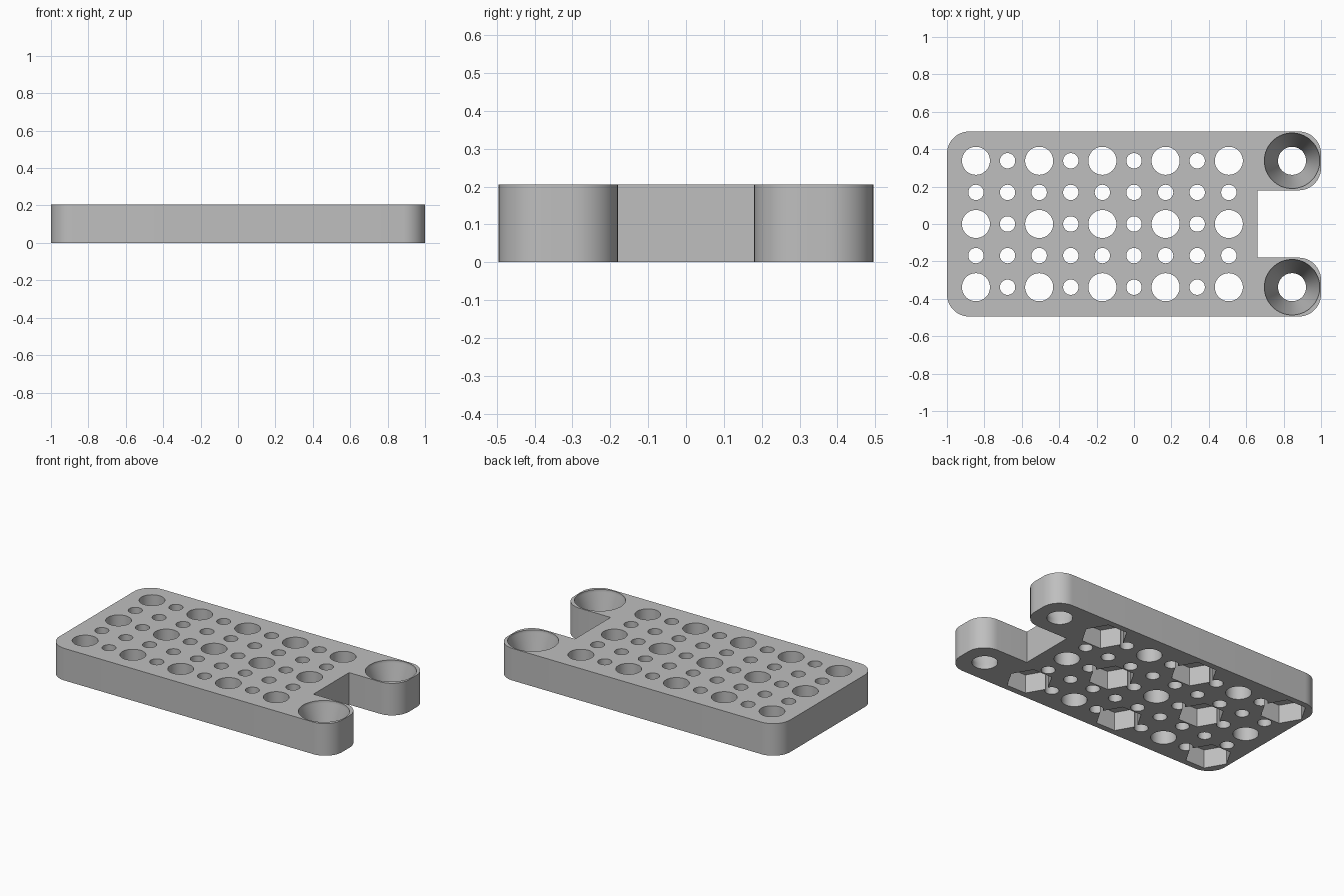
import bpy, bmesh, math
from mathutils import Vector

cube = bpy.data.objects.get("Cube")
if cube:
    bpy.data.objects.remove(cube, do_unlink=True)

HEIGHT = 0.205
PITCH = 0.169
HALF_Y = 0.495
ARM_Y = 0.18
NOTCH_X = 0.66
RADIUS = 0.12

grey = bpy.data.materials.new("plain grey")
grey.use_nodes = True
colour = (0.52, 0.52, 0.52, 1)
grey.diffuse_color = colour
grey.node_tree.nodes["Principled BSDF"].inputs["Base Color"].default_value = colour


def make_object(name, bm):
    bmesh.ops.recalc_face_normals(bm, faces=bm.faces)
    mesh = bpy.data.meshes.new(name)
    bm.to_mesh(mesh)
    bm.free()
    mesh.materials.append(grey)
    ob = bpy.data.objects.new(name, mesh)
    bpy.context.collection.objects.link(ob)
    return ob


def lathe(bm, x, y, profile, sides):
    """Closed solid of stacked rings; profile lists (radius, z)."""
    rings = []
    for r, z in profile:
        rings.append([bm.verts.new((x + r * math.cos(math.tau * i / sides),
                                    y + r * math.sin(math.tau * i / sides), z))
                      for i in range(sides)])
    for low, high in zip(rings, rings[1:]):
        for i in range(sides):
            j = (i + 1) % sides
            bm.faces.new((low[i], low[j], high[j], high[i]))
    bm.faces.new(rings[0][::-1])
    bm.faces.new(rings[-1])


def arc(cx, cy, start):
    """Quarter-turn corner, counter-clockwise from the start angle."""
    steps = 12
    return [(cx + RADIUS * math.cos(math.radians(start + 90 * i / steps)),
             cy + RADIUS * math.sin(math.radians(start + 90 * i / steps)))
            for i in range(steps + 1)]


# Plate outline: rounded slab with two arms around a notch
end = 1 - RADIUS
side = HALF_Y - RADIUS
inner = ARM_Y + RADIUS
outline = (arc(-end, -side, 180) + arc(end, -side, 270) + arc(end, -inner, 0)
           + [(NOTCH_X, -ARM_Y), (NOTCH_X, ARM_Y)]
           + arc(end, inner, 270) + arc(end, side, 0) + arc(-end, side, 90))
bm = bmesh.new()
base = bm.faces.new([bm.verts.new((x, y, 0)) for x, y in outline])
top = bmesh.ops.extrude_face_region(bm, geom=[base])
bmesh.ops.translate(bm, vec=Vector((0, 0, HEIGHT)),
                    verts=[v for v in top["geom"] if isinstance(v, bmesh.types.BMVert)])
plate = make_object("mounting_plate", bm)

# Cutters: alternating large and small holes, plus hexagonal nut pockets below
holes, pockets = bmesh.new(), bmesh.new()
for col in range(9):
    for row in range(5):
        x, y = (col - 5) * PITCH, (row - 2) * PITCH
        large = col % 2 == 0 and row % 2 == 0
        r = 0.075 if large else 0.041
        lathe(holes, x, y, [(r, -0.1), (r, 0.3)], 48)
        if large and (col + row) % 4 == 0:
            lathe(pockets, x, y, [(0.137, -0.1), (0.137, 0.12)], 6)

# Cutters: countersunk screw holes in the arms
for y in (-2 * PITCH, 2 * PITCH):
    lathe(holes, 5 * PITCH, y,
          [(0.075, -0.1), (0.075, 0.03), (0.148, 0.188), (0.148, 0.3)], 64)

cutters = [make_object("hole_cutter", holes), make_object("pocket_cutter", pockets)]
for cutter in cutters:
    cutter.hide_render = True
    mod = plate.modifiers.new(cutter.name, "BOOLEAN")
    mod.operation = "DIFFERENCE"
    mod.solver = "EXACT"
    mod.object = cutter

# Keep the cut shape and drop the cutters
bpy.context.view_layer.update()
graph = bpy.context.evaluated_depsgraph_get()
cut = bpy.data.meshes.new_from_object(plate.evaluated_get(graph))
plate.modifiers.clear()
plate.data = cut
cut.materials.clear()
cut.materials.append(grey)
for face in cut.polygons:
    face.material_index = 0
for cutter in cutters:
    bpy.data.objects.remove(cutter, do_unlink=True)

bpy.ops.object.select_all(action="DESELECT")
plate.select_set(True)
bpy.context.view_layer.objects.active = plate
bpy.ops.object.shade_smooth_by_angle(angle=math.radians(30))
